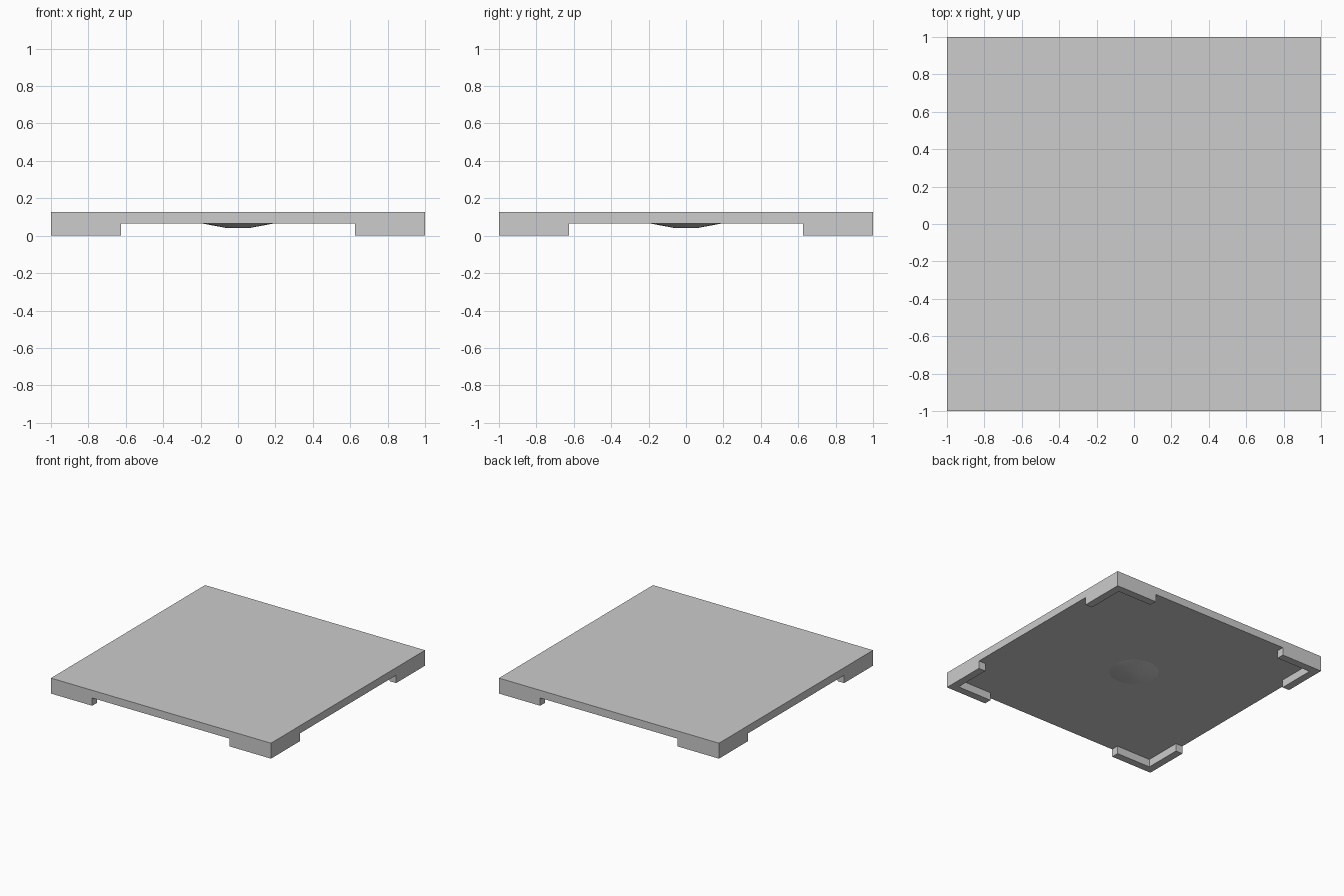
import bpy, bmesh, math

if "Cube" in bpy.data.objects:
    bpy.data.objects.remove(bpy.data.objects["Cube"])

TOP, UNDER = 0.127, 0.064       # slab top and underside heights
BOSS = 0.024                    # boss depth below the underside
LINES = [-1, -0.9375, -0.625, 0.625, 0.9375, 1]

grey = bpy.data.materials.new("grey")
grey.diffuse_color = (0.604, 0.604, 0.604, 1)
grey.use_nodes = True
grey.node_tree.nodes["Principled BSDF"].inputs["Base Color"].default_value = grey.diffuse_color


def finish(bm, name):
    mesh = bpy.data.meshes.new(name)
    bm.to_mesh(mesh)
    bm.free()
    mesh.materials.append(grey)
    obj = bpy.data.objects.new(name, mesh)
    bpy.context.collection.objects.link(obj)
    return obj


# Slab: gridded underside, walls and a single top face
bm = bmesh.new()
grid = [[bm.verts.new((x, y, UNDER)) for y in LINES] for x in LINES]
feet = []
for i in range(5):
    for j in range(5):
        face = bm.faces.new((grid[i][j], grid[i][j + 1], grid[i + 1][j + 1], grid[i + 1][j]))
        if i != 2 and j != 2 and (i in (0, 4) or j in (0, 4)):
            feet.append(face)
rim = ([grid[i][0] for i in range(5)] + [grid[5][j] for j in range(5)]
       + [grid[i][5] for i in range(5, 0, -1)] + [grid[0][j] for j in range(5, 0, -1)])
upper = [bm.verts.new((v.co.x, v.co.y, TOP)) for v in rim]
for k in range(len(rim)):
    n = (k + 1) % len(rim)
    bm.faces.new((rim[k], rim[n], upper[n], upper[k]))
bm.faces.new(upper)

# L-shaped foot pulled down from each corner
ret = bmesh.ops.extrude_face_region(bm, geom=feet)
for v in ret["geom"]:
    if isinstance(v, bmesh.types.BMVert):
        v.co.z = 0
bmesh.ops.delete(bm, geom=[f for f in feet if f.is_valid], context="FACES_ONLY")
bmesh.ops.recalc_face_normals(bm, faces=bm.faces)
bmesh.ops.dissolve_limit(bm, angle_limit=math.radians(1), verts=bm.verts, edges=bm.edges)
finish(bm, "slab_with_corner_feet")

# Shallow rounded boss under the middle, open where it meets the slab
bm = bmesh.new()
bmesh.ops.create_cone(bm, cap_ends=True, segments=24, radius1=0.055, radius2=0.185, depth=BOSS)
bmesh.ops.translate(bm, verts=bm.verts, vec=(0, 0, UNDER - BOSS / 2))
bm.normal_update()
bmesh.ops.delete(bm, geom=[f for f in bm.faces if f.normal.z > 0.9], context="FACES_ONLY")
for f in bm.faces:
    f.smooth = True
finish(bm, "underside_boss")
